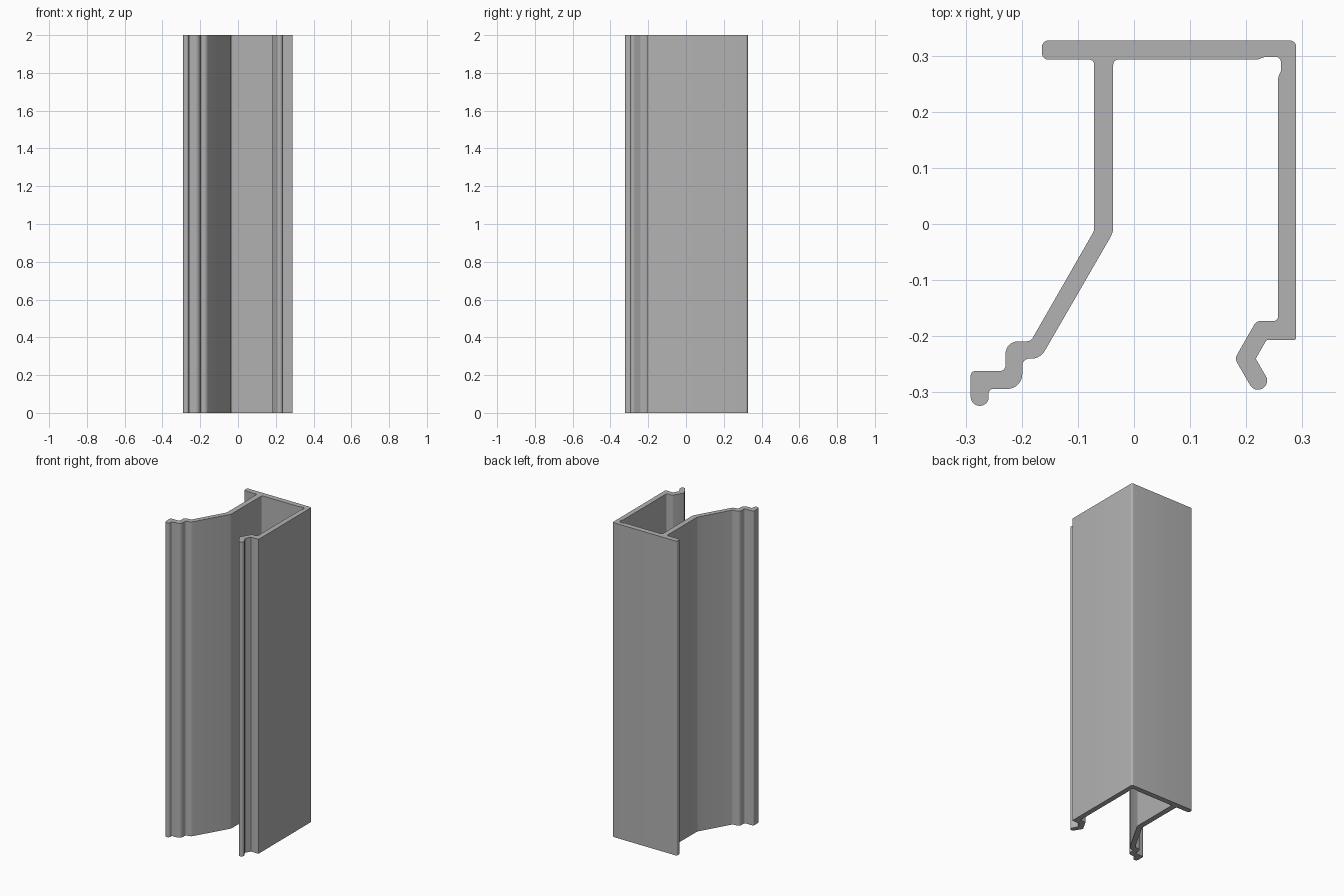
import bpy, bmesh, math
from mathutils import Vector

cube = bpy.data.objects.get("Cube")
if cube:
    bpy.data.objects.remove(cube, do_unlink=True)

HEIGHT = 2.0

# Section corners (x, y, fillet radius), counter-clockwise from the back flange tip
back_flange = [(-.164, .327, .011), (-.164, .293, .011), (-.071, .293, .009)]
web_outside = [(-.071, -.012, .015), (-.184, -.209, .012), (-.229, -.209, .033),
               (-.229, -.262, .01), (-.291, -.262, .008)]
left_lip = [(-.291, -.324, .0155), (-.259, -.324, .0155), (-.259, -.294, .008)]
web_inside = [(-.199, -.294, .033), (-.199, -.24, .012), (-.167, -.24, .04),
              (-.037, -.015, .035), (-.037, .293, .009)]
corner_relief = [(.22, .293, .008), (.234, .298, .01), (.262, .298, .01),
                 (.262, .273, .008), (.257, .262, .01)]
right_hook = [(.257, -.173, .009), (.218, -.173, .012), (.1795, -.24, .014),
              (.215, -.301, .0155), (.243, -.285, .0155), (.217, -.24, .004),
              (.236, -.207, .004), (.289, -.207, .005)]
outer_corner = [(.289, .327, .011)]


def fillet(prev, here, nxt, radius):
    """Arc points that round one corner of the section."""
    a, b = (prev - here).normalized(), (nxt - here).normalized()
    half = a.angle(b) / 2
    reach = radius / math.tan(half)
    reach = min(reach, (prev - here).length * .5, (nxt - here).length * .5)
    radius = reach * math.tan(half)
    centre = here + (a + b).normalized() * (radius / math.sin(half))
    start, end = here + a * reach - centre, here + b * reach - centre
    sweep = start.angle(end)
    steps = max(2, round(sweep / math.radians(12)))
    return [centre + (start * math.sin(sweep * (1 - i / steps))
                      + end * math.sin(sweep * i / steps)) / math.sin(sweep)
            for i in range(steps + 1)]


corners = (back_flange + web_outside + left_lip + web_inside
           + corner_relief + right_hook + outer_corner)
points = [Vector((x, y, 0)) for x, y, r in corners]
outline = []
for i, (x, y, r) in enumerate(corners):
    outline += fillet(points[i - 1], points[i], points[(i + 1) % len(points)], r)

# Extrude the section upward
bm = bmesh.new()
base = bm.faces.new([bm.verts.new(p) for p in outline])
bmesh.ops.remove_doubles(bm, verts=bm.verts, dist=.0002)
grown = bmesh.ops.extrude_face_region(bm, geom=list(bm.faces), use_keep_orig=True)
top = [v for v in grown["geom"] if isinstance(v, bmesh.types.BMVert)]
bmesh.ops.translate(bm, verts=top, vec=(0, 0, HEIGHT))
bmesh.ops.recalc_face_normals(bm, faces=bm.faces)
mesh = bpy.data.meshes.new("extruded_profile")
bm.to_mesh(mesh)
bm.free()
profile = bpy.data.objects.new("extruded_profile", mesh)
bpy.context.collection.objects.link(profile)

# Plain grey metal
grey = bpy.data.materials.new("plain_grey")
grey.use_nodes = True
colour = (.45, .45, .45, 1)
grey.diffuse_color = colour
grey.node_tree.nodes["Principled BSDF"].inputs["Base Color"].default_value = colour
mesh.materials.append(grey)

# Smooth fillets, crisp ends
bpy.ops.object.select_all(action="DESELECT")
profile.select_set(True)
bpy.context.view_layer.objects.active = profile
bpy.ops.object.shade_smooth_by_angle(angle=math.radians(25))
